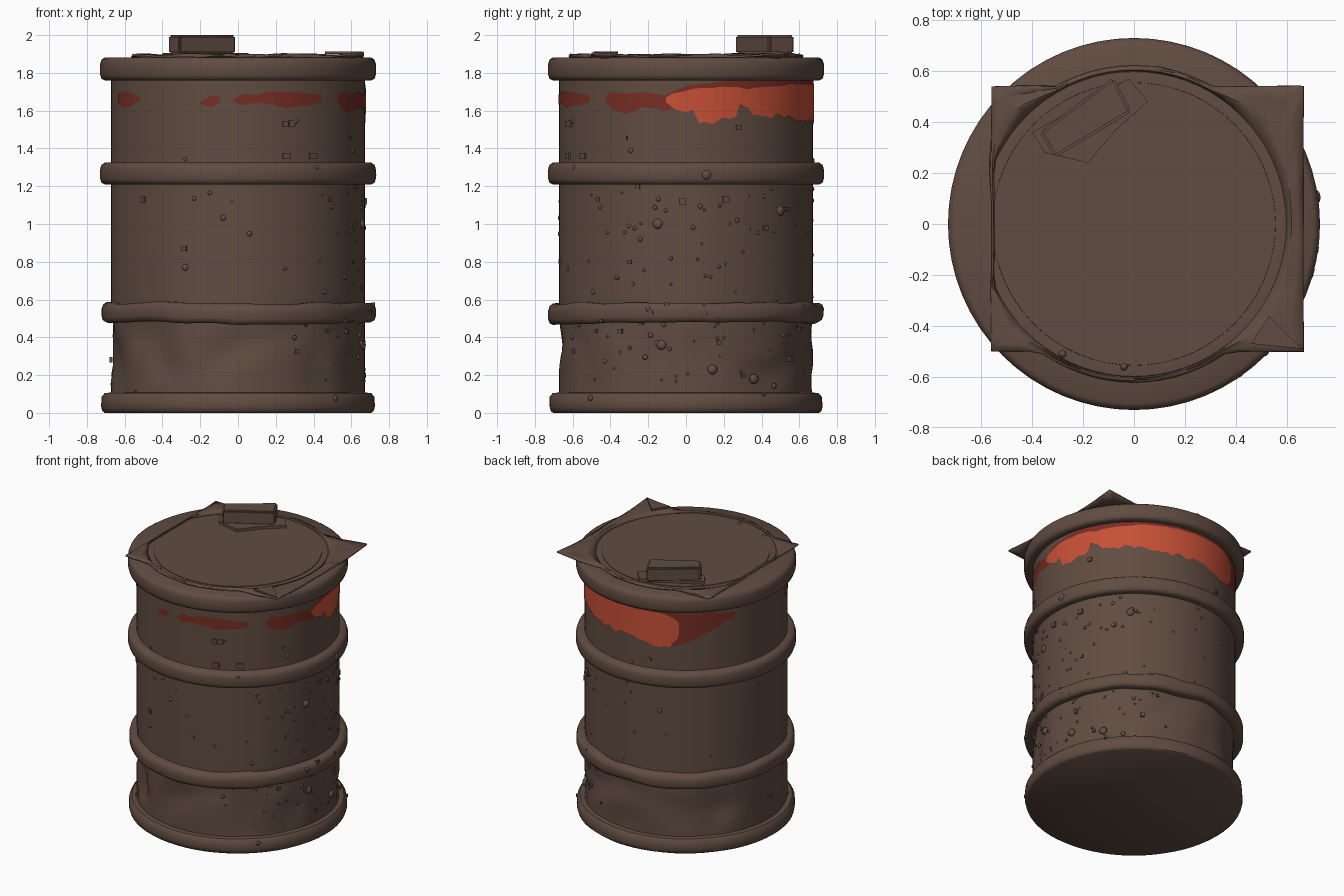
import bpy, bmesh, math, random
from mathutils import Matrix, Vector, noise

random.seed(4)
cube = bpy.data.objects.get("Cube")
if cube:
    bpy.data.objects.remove(cube)


def material(name, rgb):
    m = bpy.data.materials.new(name)
    m.use_nodes = True
    m.diffuse_color = (*rgb, 1)
    m.node_tree.nodes["Principled BSDF"].inputs["Base Color"].default_value = (*rgb, 1)
    return m


RUST = material("rusty brown", (0.118, 0.073, 0.053))
RED = material("red paint", (0.57, 0.08, 0.037))
DARK = material("faded red paint", (0.18, 0.027, 0.017))
SEG = 64
R = 0.673


def finish(name, bm, mat, angle=40):
    bmesh.ops.recalc_face_normals(bm, faces=bm.faces)
    mesh = bpy.data.meshes.new(name)
    bm.to_mesh(mesh)
    bm.free()
    ob = bpy.data.objects.new(name, mesh)
    bpy.context.collection.objects.link(ob)
    mesh.materials.append(mat)
    bpy.ops.object.select_all(action='DESELECT')
    ob.select_set(True)
    bpy.context.view_layer.objects.active = ob
    bpy.ops.object.shade_smooth_by_angle(angle=math.radians(angle))
    return ob


def bridge(bm, a, b, closed=True):
    for i in range(len(a) if closed else len(a) - 1):
        j = (i + 1) % len(a)
        bm.faces.new((a[i], a[j], b[j], b[i]))


def lathe(name, profile, dent=lambda z: 0, sag=0.0, angle=40, caps=False):
    # dent pushes the surface inward by height, sag bends the ring up and down
    bm = bmesh.new()
    rings = []
    for r, z in profile:
        ring = []
        for i in range(SEG):
            a = 2 * math.pi * i / SEG
            c, s = math.cos(a), math.sin(a)
            n = noise.noise(Vector((c * 2.6, s * 2.6, z * 4 + 3)))
            q = r - dent(z) * max(0, n)
            up = sag * noise.noise(Vector((c * 3, s * 3, z * 5)))
            ring.append(bm.verts.new((q * c, q * s, z + up)))
        rings.append(ring)
    for a, b in zip(rings, rings[1:]):
        bridge(bm, a, b)
    if caps:
        bm.faces.new(rings[0])
        bm.faces.new(rings[-1])
    return finish(name, bm, RUST, angle)


# Drum shell, dented below the lower hoop
levels = [0.05 + 0.04 * i for i in range(14)] + [0.64, 1.25, 1.8]
lathe("drum_shell", [(R, z) for z in levels],
      lambda z: 0.06 * math.sin(math.pi * z / 0.58) if z < 0.58 else 0)


# Hoops around the drum
def hoop_profile(z0, z1, r, inner=0.63):
    return [(0.63, z0 + 0.006), (r - 0.025, z0), (r - 0.007, z0 + 0.009),
            (r, z0 + 0.03), (r, z1 - 0.035), (r - 0.007, z1 - 0.012),
            (r - 0.025, z1), (inner, z1)]


lathe("middle_hoop", hoop_profile(1.21, 1.325, 0.73), angle=60)
lathe("lower_hoop", hoop_profile(0.475, 0.58, 0.73), lambda z: 0.016, 0.02, 60)
lathe("top_rim", hoop_profile(1.76, 1.882, 0.73, 0.55), angle=60)
lathe("bottom_rim", [(0.705, 0), (0.718, 0.01), (0.725, 0.035), (0.722, 0.085),
                     (0.705, 0.105), (0.62, 0.112)],
      lambda z: 0.02 if z > 0.02 else 0.01, caps=True)

# Lid
lathe("lid", [(0.56, 1.86), (0.555, 1.886)], caps=True)

# Crumpled square sheet around the lid
LEFT, RIGHT, BACK, FRONT = -0.56, 0.665, 0.54, -0.5
corner_angles = [math.atan2(y, x) for x in (LEFT, RIGHT) for y in (BACK, FRONT)]
angles = sorted([-math.pi + 2 * math.pi * i / 72 for i in range(72)] + corner_angles)


def square_reach(a):
    c, s = math.cos(a), math.sin(a)
    rx = (RIGHT if c > 0 else LEFT) / c if abs(c) > 0.01 else 9
    ry = (BACK if s > 0 else FRONT) / s if abs(s) > 0.01 else 9
    return min(rx, ry)


bm = bmesh.new()
rows = [[], [], [], []]
for a in angles:
    c, s = math.cos(a), math.sin(a)
    reach = square_reach(a)
    on_left = c < -0.7
    r_out = reach if on_left else max(0.622, reach)
    r_in = min(0.598, reach - 0.012) if on_left else 0.598
    wave = 0.02 * noise.noise(Vector((c * 4, s * 4, 1)))
    fold = 0.02 * noise.noise(Vector((c * 6, s * 6, 5)))
    lift = 0.09 * max(0, reach - 0.68)
    for row, t, z in zip(rows, (0, 0.3, 0.65, 1),
                         (1.887, 1.899 + wave / 2, 1.893 + fold, 1.891 + lift - wave / 2)):
        r = r_in + (r_out - r_in) * t
        row.append(bm.verts.new((r * c, r * s, z)))
for a, b in zip(rows, rows[1:]):
    bridge(bm, a, b)
sheet = finish("crumpled_sheet", bm, RUST, 25)
solid = sheet.modifiers.new("thickness", 'SOLIDIFY')
solid.thickness = 0.01


# Bung cap on the lid, its flat bent tab and a folded sheet corner
def prism(name, outline, z0, z1, bevel=0.0, angle=30):
    bm = bmesh.new()
    low = [bm.verts.new((x, y, z0)) for x, y in outline]
    high = [bm.verts.new((x, y, z1)) for x, y in outline]
    bm.faces.new(low)
    bm.faces.new(high)
    bridge(bm, low, high)
    if bevel:
        bmesh.ops.bevel(bm, geom=bm.edges[:], offset=bevel, segments=2, affect='EDGES')
    return finish(name, bm, RUST, angle)


prism("bung_cap", [(-0.37, 0.36), (-0.08, 0.575), (-0.01, 0.44), (-0.31, 0.26)],
      1.9, 2.0, 0.01, 70)
prism("bung_tab", [(-0.4, 0.36), (-0.35, 0.28), (-0.18, 0.24), (-0.07, 0.37),
                   (0.055, 0.48), (-0.02, 0.57)], 1.88, 1.905)
prism("folded_corner", [(0.46, -0.47), (0.66, -0.49), (0.53, -0.36)], 1.9, 1.912)


# Peeling paint: thin plates following the shell, points are (degrees, low, high)
def paint(name, mat, points, lift, drip=0.008):
    bm = bmesh.new()
    low, high = [], []
    for (a0, l0, h0), (a1, l1, h1) in zip(points, points[1:]):
        steps = max(2, int(a1 - a0))
        for i in range(steps):
            t = i / steps
            a = math.radians(a0 + (a1 - a0) * t)
            wob = noise.noise(Vector((a * 14, lift * 900, 0)))
            for row, z in ((low, l0 + (l1 - l0) * t + wob * drip),
                           (high, h0 + (h1 - h0) * t + wob * 0.004)):
                r = R + lift
                row.append(bm.verts.new((r * math.cos(a), r * math.sin(a), z)))
    bridge(bm, low, high, closed=False)
    ob = finish(name, bm, mat)
    if ob.data.polygons[0].normal.dot(ob.data.polygons[0].center) < 0:
        ob.data.flip_normals()


paint("red_band", RED, [(-9, 1.64, 1.67), (-6, 1.61, 1.69), (3, 1.6, 1.715),
                        (6, 1.54, 1.72), (15, 1.55, 1.725), (23, 1.56, 1.725),
                        (25, 1.63, 1.72), (29, 1.63, 1.715), (32, 1.57, 1.72),
                        (42, 1.57, 1.73), (45, 1.59, 1.73), (55, 1.56, 1.74),
                        (75, 1.54, 1.74), (95, 1.535, 1.74), (110, 1.495, 1.74),
                        (116, 1.5, 1.72), (120, 1.56, 1.69), (122, 1.62, 1.65)], 0.005, 0.022)
paint("faded_band", DARK, [(-39, 1.65, 1.68), (-36, 1.61, 1.7), (-28, 1.58, 1.69),
                           (-20, 1.62, 1.7), (-10, 1.6, 1.68), (0, 1.62, 1.73),
                           (20, 1.62, 1.76), (100, 1.6, 1.76), (117, 1.5, 1.75),
                           (126, 1.53, 1.74), (140, 1.61, 1.74), (155, 1.7, 1.715)], 0.0025)
paint("faded_patch_front", DARK, [(-92, 1.65, 1.66), (-88, 1.63, 1.69), (-82, 1.64, 1.68),
                                  (-77, 1.635, 1.7), (-67, 1.615, 1.7), (-56, 1.63, 1.69),
                                  (-48, 1.65, 1.68)], 0.0025)
paint("faded_spot_center", DARK, [(-107, 1.64, 1.65), (-102, 1.615, 1.68),
                                  (-97, 1.65, 1.67)], 0.0025)
paint("faded_spot_right", DARK, [(-160, 1.64, 1.68), (-153, 1.61, 1.71), (-146, 1.63, 1.69),
                                 (-139, 1.66, 1.67)], 0.0025)

# Rust nubs scattered over the shell, thickest on one side
bm = bmesh.new()


def nub(a, z, size, boxy):
    on_hoop = 1.21 < z < 1.32 or 0.48 < z < 0.58 or z < 0.1
    r = 0.724 if on_hoop else R
    place = (Matrix.Rotation(a, 4, 'Z') @ Matrix.Translation((r, 0, z))
             @ Matrix.Diagonal((0.6, 1, 1, 1)))
    if boxy:
        bmesh.ops.create_cube(bm, size=size * 1.8, matrix=place)
    else:
        bmesh.ops.create_icosphere(bm, subdivisions=2, radius=size, matrix=place)


large = [(-0.15, 1.0), (-0.13, 0.36), (0.14, 0.23), (0.36, 0.18), (0.1, 1.26), (0.5, 1.07)]
for y, z in large:
    nub(math.asin(y / R), z, 0.027, False)
for y, z in [(-0.02, 1.12), (0.21, 1.13), (-0.61, 1.53), (-0.62, 1.36), (-0.54, 1.36)]:
    nub(math.asin(y / R), z, 0.019, True)
for x, z in [(-0.5, 1.13), (0.25, 1.53), (0.25, 1.36), (0.39, 1.36), (-0.28, 0.77)]:
    nub(-math.acos(x / R), z, 0.018, x != -0.28)
for i in range(110):
    nub(random.gauss(0.1, 0.75), random.uniform(0.15, 1.2), random.uniform(0.006, 0.014), i % 4 == 0)
for i in range(30):
    nub(random.uniform(0, 2 * math.pi), random.uniform(0.05, 1.55),
        random.uniform(0.008, 0.016), i % 2 == 0)
for x, y in [(-0.28, -0.51), (-0.04, -0.56)]:
    bmesh.ops.create_icosphere(bm, subdivisions=2, radius=0.015,
                               matrix=Matrix.Translation((x, y, 1.88)))
finish("rust_nubs", bm, RUST)
